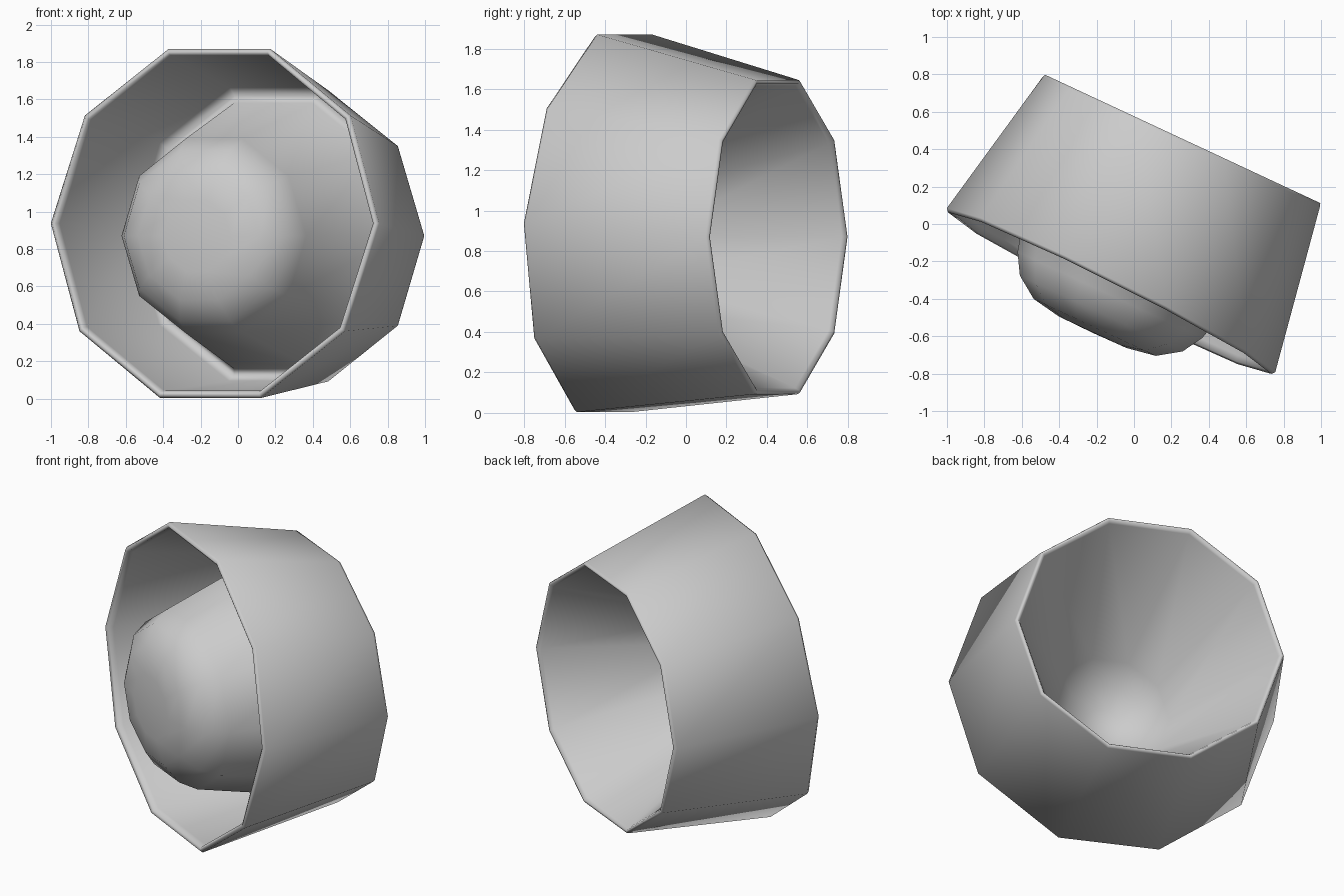
import bpy, bmesh, math
from mathutils import Matrix, Vector

if "Cube" in bpy.data.objects:
    bpy.data.objects.remove(bpy.data.objects["Cube"])

SIDES = 10
YAW = Matrix.Rotation(math.radians(-25), 4, 'Z')
CENTRE = Vector((0.26, 0.455, 0.87))   # middle of the back opening

# Profile: (radius, depth from back opening, share of the front rim's tilt)
PROFILE = [
    (0.20, -1.14, 0), (0.36, -1.112, 0), (0.48, -1.03, 0), (0.545, -0.92, 0),  # dome, front
    (0.747, -0.17, 0), (0.785, -0.14, 0.05), (0.825, -0.18, 0.15),             # cone side, round valley
    (0.94, -0.87, 1), (0.948, -0.903, 1), (0.966, -0.912, 1), (0.981, -0.895, 1),  # front rim
    (0.818, -0.015, 0), (0.812, 0, 0), (0.798, 0, 0), (0.785, -0.02, 0),       # outer wall, back rim
    (0.36, -0.90, 0), (0.25, -1.02, 0), (0.12, -1.09, 0),                      # hollow back
]


def place(radius, depth, tilt, i):
    a = 2 * math.pi * i / SIDES
    x, z = radius * math.cos(a), radius * math.sin(a)
    local = Vector((x - 0.005 * tilt, depth + tilt * (0.06 * z - 0.027 * x), z + 0.067 * tilt))
    return CENTRE + YAW @ local


# Ten-sided double-walled shell with an inner dome
bm = bmesh.new()
rings = [[bm.verts.new(place(*p, i)) for i in range(SIDES)] for p in PROFILE]
for a, b in zip(rings, rings[1:]):
    for i in range(SIDES):
        j = (i + 1) % SIDES
        bm.faces.new((a[i], a[j], b[j], b[i]))

# Close the dome tip, front and back
for ring, depth in ((rings[0], -1.143), (rings[-1], -1.115)):
    tip = bm.verts.new(place(0, depth, 0, 0))
    for i in range(SIDES):
        bm.faces.new((ring[i], ring[(i + 1) % SIDES], tip))
bmesh.ops.recalc_face_normals(bm, faces=bm.faces)

mesh = bpy.data.meshes.new("domed_shell")
bm.to_mesh(mesh)
bm.free()
shell = bpy.data.objects.new("domed_shell", mesh)
bpy.context.collection.objects.link(shell)
bpy.context.view_layer.objects.active = shell
shell.select_set(True)
bpy.ops.object.shade_smooth_by_angle(angle=math.radians(110))
